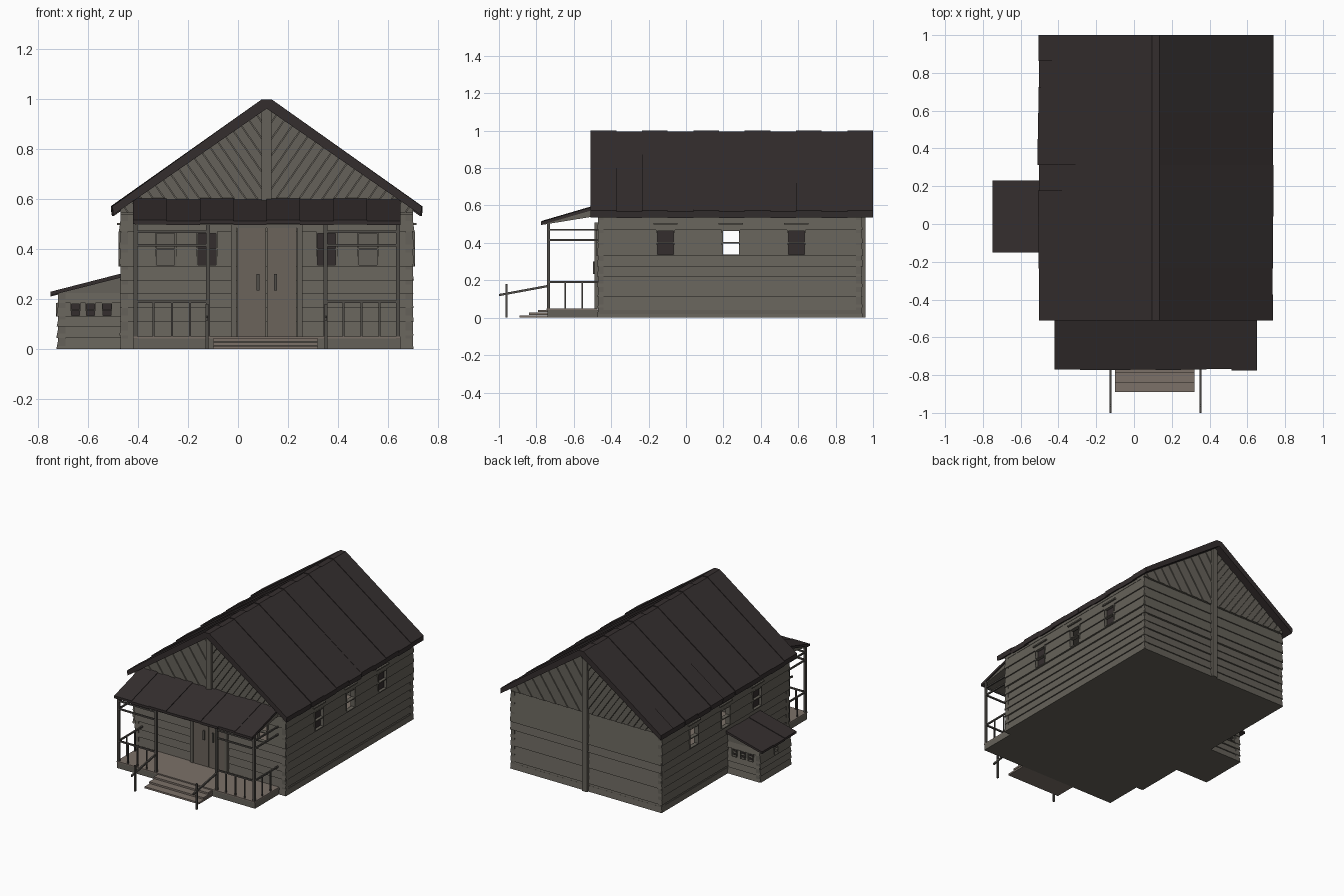
import bpy, bmesh, random

random.seed(4)
if "Cube" in bpy.data.objects:
    bpy.data.objects.remove(bpy.data.objects["Cube"])


def material(name, colour):
    m = bpy.data.materials.new(name)
    m.use_nodes = True
    m.diffuse_color = (*colour, 1)
    m.node_tree.nodes["Principled BSDF"].inputs["Base Color"].default_value = (*colour, 1)
    return m


GREY = material("weathered grey wood", (0.13, 0.12, 0.10))
DARK = material("dark post wood", (0.08, 0.074, 0.066))
BEIGE = material("worn floor boards", (0.20, 0.165, 0.14))
BROWN = material("dark brown roofing", (0.034, 0.027, 0.027))
DOOR = material("door wood", (0.145, 0.127, 0.105))


class Part:
    """Collects prisms into one object."""

    def __init__(self, name, mat):
        self.name, self.mat, self.bm = name, mat, bmesh.new()

    def prism(self, pts, axis, a, b):
        # pts are (other horizontal axis, z), extruded along the axis from a to b
        def at(p, t):
            return (t, p[0], p[1]) if axis == "x" else (p[0], t, p[1])
        lo = [self.bm.verts.new(at(p, a)) for p in pts]
        hi = [self.bm.verts.new(at(p, b)) for p in pts]
        self.bm.faces.new(lo)
        self.bm.faces.new(hi[::-1])
        for i in range(len(pts)):
            j = (i + 1) % len(pts)
            self.bm.faces.new((lo[i], hi[i], hi[j], lo[j]))

    def box(self, x, y, z):
        self.prism([(y[0], z[0]), (y[1], z[0]), (y[1], z[1]), (y[0], z[1])], "x", *x)

    def done(self):
        bmesh.ops.recalc_face_normals(self.bm, faces=self.bm.faces)
        mesh = bpy.data.meshes.new(self.name)
        self.bm.to_mesh(mesh)
        self.bm.free()
        mesh.materials.append(self.mat)
        bpy.context.collection.objects.link(bpy.data.objects.new(self.name, mesh))


def rect(a, b, z0, z1):
    return [(a, z0), (b, z0), (b, z1), (a, z1)]


def clip(pts, n, d):
    """Keep the part of a polygon where p.n >= d."""
    out = []
    for p, q in zip(pts, pts[1:] + pts[:1]):
        sp, sq = (v[0] * n[0] + v[1] * n[1] - d for v in (p, q))
        if sp >= 0:
            out.append(p)
        if sp * sq < 0:
            t = sp / (sp - sq)
            out.append((p[0] + t * (q[0] - p[0]), p[1] + t * (q[1] - p[1])))
    return out


def siding(part, axis, pos, out, a, b, rows, holes=(), hz=(0, 0)):
    """Tilted boards stacked up a wall, interrupted at the window holes."""
    for z0, z1 in zip(rows, rows[1:]):
        cuts = sorted(holes) if z0 < hz[1] - .001 and z1 > hz[0] + .001 else []
        edges = [a] + [e for h in cuts for e in h] + [b]
        j = random.uniform(-.003, .003)
        pts = [(pos - out * .03, z0), (pos + out * (.005 + j), z0),
               (pos + out * (j - .004), z1), (pos - out * .03, z1)]
        for s, e in zip(edges[::2], edges[1::2]):
            part.prism(pts, axis, s, e)


MID, X0, X1, Y0, Y1 = .115, -.47, .70, -.47, .94
ROWS = [i * .055 for i in range(7)] + [.40, .47, .54]
WIN = (.33, .47)
SIDE = [-.11, .24, .59]
FRONT = [-.29, -.125, .355, .52]

# Main walls
walls = Part("wall_boards", GREY)
side_holes = [(c - .05, c + .05) for c in SIDE]
front_holes = [(c - .043, c + .043) for c in FRONT]
siding(walls, "y", X1, 1, Y0, Y1, ROWS, side_holes, WIN)
siding(walls, "y", X0, -1, Y0, Y1, ROWS, side_holes, WIN)
siding(walls, "x", Y0, -1, X0, X1, ROWS, front_holes, WIN)
siding(walls, "x", Y1, 1, X0, X1, ROWS)
walls.done()

base = Part("base_slab", GREY)
base.box((X0, X1), (Y0, Y1), (0, .04))
base.box((-.42, .65), (-.74, Y0), (0, .042))
base.done()
floor = Part("floor_boards", BEIGE)
floor.box((X0 + .03, X1 - .03), (Y0 + .03, Y1 - .03), (.04, .05))
floor.box((-.42, .65), (-.745, Y0 - .004), (.042, .05))
floor.done()

# Attic block and slanted gable boards
attic = Part("attic", GREY)
attic.prism([(X0, .54), (X1, .54), (X1, .56), (MID, .97), (X0, .56)], "y", Y0 + .01, Y1 - .01)
attic.done()
gable = Part("gable_boards", GREY)
for y, out in ((Y0, -1), (Y1, 1)):
    for s in (-1, 1):
        half = [(.018, .545), (.585, .545), (.585, .56), (.018, .962)]
        k = 0
        while k < 20:
            n, d = (-.82, .57), -.18 + k * .038
            strip = clip(clip(half, n, d), (.82, -.57), -d - .035)
            if len(strip) > 2:
                pts = [(MID + s * u, z) for u, z in strip]
                gable.prism(pts, "y", y - out * .012, y + out * (.003 + .004 * (k % 2)))
            k += 1
gable.done()
posts = Part("gable_posts", GREY)
posts.box((MID - .02, MID + .02), (Y0 - .02, Y0), (.55, .97))
posts.box((MID - .02, MID + .02), (Y1, Y1 + .02), (0, .97))
posts.done()

# Main roof panels
roof = Part("main_roof", BROWN)
step = 1.51 / 11
for i in range(11):
    ya = -.51 + i * step
    for s in (-1, 1):
        h = -.005 * (i % 2)
        e = .625 - random.uniform(0, .008)
        prof = [(0, 1 + h), (.02, 1 + h), (e, .572 + h), (e - .003, .537 + h), (0, .963 + h)]
        roof.prism([(MID + s * u, z) for u, z in prof], "y", ya, ya + step)
roof.done()

# Porch roof with a wooden deck below
porch_roof = Part("porch_roof", BROWN)
w = 1.07 / 8
for i in range(8):
    h, f = -.004 * (i % 2), random.uniform(-.775, -.768)
    porch_roof.prism([(f, .500 + h), (f, .517 + h), (Y0, .606 + h), (Y0, .588 + h)],
                     "x", -.42 + i * w, -.42 + (i + 1) * w)
porch_roof.done()
deck = Part("porch_roof_deck", GREY)
deck.prism([(-.765, .497), (-.765, .504), (Y0, .592), (Y0, .545)], "x", -.412, .642)
deck.done()

# Porch posts, rails and balusters
frame = Part("porch_frame", DARK)
R = .005
px = [-.41, -.12, .35, .64]
for x in px:
    frame.box((x - .008, x + .008), (-.743, -.727), (.04, .515))
for z in (.47, .415, .19):
    for a, b in (px[:2], px[2:]):
        frame.box((a, b), (-.74, -.73), (z - R, z + R))
    for x in (px[0], px[3]):
        frame.box((x - R, x + R), (-.735, Y0), (z - R, z + R))
for a, b in (px[:2], px[2:]):
    for i in (1, 2, 3):
        x = a + (b - a) * i / 4
        frame.box((x - .004, x + .004), (-.739, -.731), (.05, .19))
for x in (px[0], px[3]):
    for y in (-.645, -.555):
        frame.box((x - .004, x + .004), (y - .004, y + .004), (.05, .19))
frame.done()

# Front steps and handrails
steps = Part("front_steps", BEIGE)
for i in range(3):
    steps.box((-.10, .32), (-.89 + i * .05, -.74), (i * .015, .012 + i * .015))
steps.done()
hand = Part("handrails", DARK)
for x in (-.125, .352):
    hand.box((x - .006, x + .006), (-.966, -.954), (0, .18))
    hand.prism([(-1, .115), (-1, .127), (-.74, .175), (-.74, .163)], "x", x - .005, x + .005)
hand.done()

# Double door
door = Part("double_door", DOOR)
door.box((-.005, MID - .002), (Y0 - .016, Y0), (.05, .485))
door.box((MID + .002, .235), (Y0 - .016, Y0), (.05, .485))
door.done()
trim = Part("door_frame", GREY)
for x in (-.028, .237):
    trim.box((x, x + .021), (Y0 - .02, Y0), (.05, .485))
trim.box((-.028, .258), (Y0 - .02, Y0), (.485, .51))
trim.done()
handles = Part("door_handles", DARK)
for x in (.08, .15):
    handles.box((x - .006, x + .006), (Y0 - .026, Y0 - .014), (.235, .30))
handles.done()

# Window frames and dark panes
frames = Part("window_frames", GREY)
panes = Part("window_panes", BROWN)


def window(axis, pos, out, c, half, z, bar, pane):
    a, b = pos - out * .02, pos + out * .008
    top, bottom, m = z[1], z[0], (z[0] + z[1]) / 2
    for s in (-1, 1):
        frames.prism(rect(a, b, bottom, top), axis, *sorted((c + s * half, c + s * (half - bar))))
    for lo in (bottom, m - bar / 2, top - bar):
        frames.prism(rect(a, b, lo, lo + bar), axis, c - half, c + half)
    if pane:
        panes.prism(rect(a, a + out * .008, bottom, top), axis, c - half, c + half)


for c in SIDE:
    window("y", X1, 1, c, .05, WIN, .007, c != .24)
    window("y", X0, -1, c, .05, WIN, .007, c < 0)
    for x, out in ((X1, 1), (X0, -1)):
        frames.prism(rect(x, x + out * .014, .497, .506), "y", c - .065, c + .065)
for c in FRONT:
    window("x", Y0, -1, c, .043, WIN, .007, -.2 < c < .4)

# Side lean-to
LX, LA, LB = -.72, -.13, .21
LROWS, LWIN = [0, .045, .09, .13, .185, .225], (.13, .185)
small = [-.65, -.59, -.525]
lean = Part("lean_to_walls", GREY)
lean.prism([(LX + .025, 0), (X0, 0), (X0, .285), (LX + .025, .225)], "y", LA + .025, LB - .025)
holes = [(c - .02, c + .02) for c in small]
for y, out in ((LA, -1), (LB, 1)):
    siding(lean, "x", y, out, LX, X0, LROWS, holes, LWIN)
    lean.prism([(LX, .225), (X0, .225), (X0, .288), (LX, .228)], "y", *sorted((y, y - out * .03)))
    for c in small:
        window("x", y, out, c, .02, LWIN, .004, True)
siding(lean, "y", LX, -1, LA, LB, LROWS, [(.02, .06)], LWIN)
window("y", LX, -1, .04, .02, LWIN, .004, True)
lean.done()
frames.done()
panes.done()
lean_roof = Part("lean_to_roof", BROWN)
for i in range(3):
    h, y = -.004 * (i % 2), -.15 + i * .38 / 3
    lean_roof.prism([(-.75, .215 + h), (-.75, .23 + h), (X0, .302 + h), (X0, .286 + h)],
                    "y", y, y + .38 / 3)
lean_roof.done()
